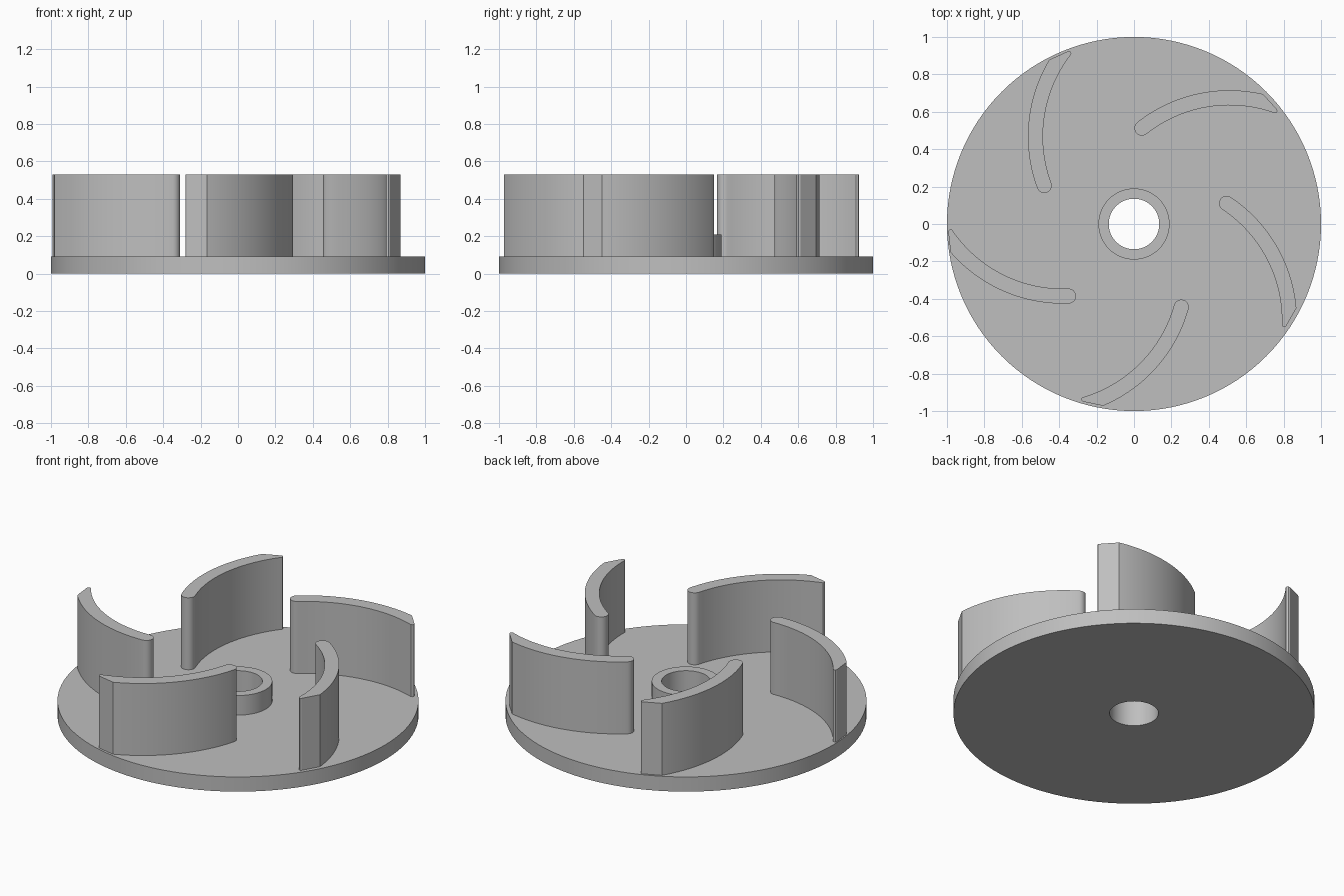
import bpy, bmesh, math
from mathutils import Matrix, Vector

if "Cube" in bpy.data.objects:
    bpy.data.objects.remove(bpy.data.objects["Cube"], do_unlink=True)

grey = bpy.data.materials.new("plain grey")
grey.use_nodes = True
colour = (0.52, 0.52, 0.52, 1)
grey.diffuse_color = colour
grey.node_tree.nodes["Principled BSDF"].inputs["Base Color"].default_value = colour


def finish(name, bm):
    bmesh.ops.recalc_face_normals(bm, faces=bm.faces)
    mesh = bpy.data.meshes.new(name)
    bm.to_mesh(mesh)
    bm.free()
    mesh.materials.append(grey)
    obj = bpy.data.objects.new(name, mesh)
    bpy.context.collection.objects.link(obj)
    bpy.ops.object.select_all(action="DESELECT")
    obj.select_set(True)
    bpy.context.view_layer.objects.active = obj
    bpy.ops.object.shade_smooth_by_angle(angle=math.radians(25))
    return obj


def arc(centre, radius, start, end, steps):
    angles = [math.radians(start + (end - start) * i / steps) for i in range(steps + 1)]
    return [centre + radius * Vector((math.cos(a), math.sin(a))) for a in angles]


# Backplate and hub: one stepped profile turned about the z axis
BORE, HUB, RIM = 0.135, 0.19, 1.0
PLATE_TOP, HUB_TOP, BLADE_TOP = 0.09, 0.21, 0.53
profile = [(BORE, 0), (RIM, 0), (RIM, PLATE_TOP), (HUB, PLATE_TOP),
           (HUB, HUB_TOP), (BORE, HUB_TOP), (BORE, 0)]
bm = bmesh.new()
verts = [bm.verts.new((r, 0, z)) for r, z in profile]
edges = [bm.edges.new(pair) for pair in zip(verts, verts[1:])]
bmesh.ops.spin(bm, geom=verts + edges, cent=(0, 0, 0), axis=(0, 0, 1),
               angle=math.tau, steps=128)
bmesh.ops.remove_doubles(bm, verts=bm.verts, dist=0.0001)
finish("backplate_and_hub", bm)

# Blade outline: concentric arcs, round inner end, bevelled outer tip
pivot = Vector((-0.008, 0))
bend = Vector((0.51, -0.08))
OUTER, INNER = 0.795, 0.715
ROOT = 128.3
root_centre = arc(bend, (OUTER + INNER) / 2, ROOT, ROOT, 1)[0]
outline = arc(bend, OUTER, 76.9, ROOT, 28)
outline += arc(root_centre, (OUTER - INNER) / 2, ROOT, ROOT + 180, 12)[1:-1]
outline += arc(bend, INNER, ROOT, 70, 28)
outline += [Vector(p) for p in ((0.762, 0.595), (0.767, 0.602), (0.765, 0.612))]

# Five blades around the plate, rooted slightly inside it
for i in range(5):
    bm = bmesh.new()
    turn = Matrix.Rotation(math.radians(72 * i), 2)
    points = [turn @ (p - pivot) + pivot for p in outline]
    base = bm.faces.new([bm.verts.new((p.x, p.y, PLATE_TOP / 2)) for p in points])
    top = bmesh.ops.extrude_face_region(bm, geom=[base], use_keep_orig=True)
    bmesh.ops.translate(bm, vec=(0, 0, BLADE_TOP - PLATE_TOP / 2),
                        verts=[g for g in top["geom"] if isinstance(g, bmesh.types.BMVert)])
    finish(f"blade_{i + 1}", bm)
